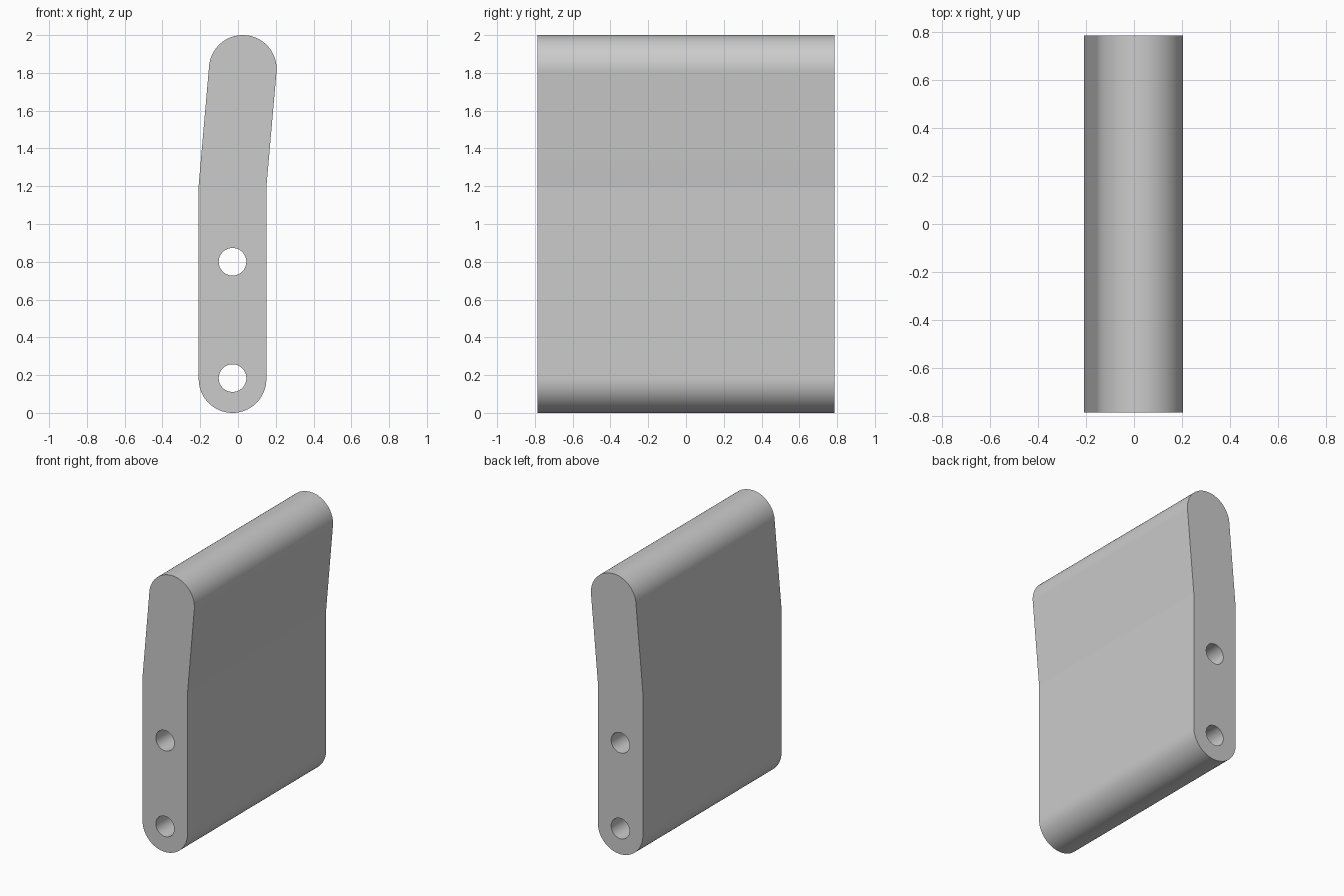
import bpy, bmesh, math
from mathutils import Vector

cube = bpy.data.objects.get("Cube")
if cube:
    bpy.data.objects.remove(cube, do_unlink=True)

RADIUS = 0.179            # half the plate thickness
HALF_DEPTH = 0.787
LEAN = math.radians(5)    # tilt of the upper section
SEGMENTS = 64             # per half turn

bottom = Vector((-0.029, 0, RADIUS))
bend = Vector((-0.029, 0, 1.2))
top_z = 2 - RADIUS
top = Vector((bend.x + (top_z - bend.z) * math.tan(LEAN), 0, top_z))


def arc(center, radius, start, sweep, count):
    return [center + Vector((math.cos(a), 0, math.sin(a))) * radius
            for a in (start + sweep * i / SEGMENTS for i in range(count))]


def add_loop(bm, points):
    verts = [bm.verts.new(p - Vector((0, HALF_DEPTH, 0))) for p in points]
    return [bm.edges.new((v, verts[(i + 1) % len(verts)])) for i, v in enumerate(verts)]


# Outline: rounded foot, mitred bend, rounded leaning tip
miter = Vector((RADIUS, 0, -RADIUS * math.tan(LEAN / 2)))
outline = (arc(bottom, RADIUS, math.pi, math.pi, SEGMENTS + 1) + [bend + miter]
           + arc(top, RADIUS, -LEAN, math.pi, SEGMENTS + 1) + [bend - miter])

bm = bmesh.new()
edges = add_loop(bm, outline)

# Two pin holes running through the full depth
for z in (0.184, 0.8):
    edges += add_loop(bm, arc(Vector((bottom.x, 0, z)), 0.073, 0, math.pi, 2 * SEGMENTS))

# Fill the end face around the holes and extrude it to the back
bmesh.ops.triangle_fill(bm, edges=edges, use_beauty=True)
result = bmesh.ops.extrude_face_region(bm, geom=bm.faces[:], use_keep_orig=True)
moved = [g for g in result["geom"] if isinstance(g, bmesh.types.BMVert)]
bmesh.ops.translate(bm, verts=moved, vec=(0, 2 * HALF_DEPTH, 0))
bmesh.ops.recalc_face_normals(bm, faces=bm.faces[:])

mesh = bpy.data.meshes.new("bent_plate")
bm.to_mesh(mesh)
bm.free()
plate = bpy.data.objects.new("bent_plate", mesh)
bpy.context.collection.objects.link(plate)

# Plain grey finish
grey = bpy.data.materials.new("plain_grey")
grey.use_nodes = True
color = (0.6, 0.6, 0.6, 1)
grey.diffuse_color = color
grey.node_tree.nodes["Principled BSDF"].inputs["Base Color"].default_value = color
mesh.materials.append(grey)

# Smooth round surfaces, crisp rims and bend
bpy.ops.object.select_all(action="DESELECT")
plate.select_set(True)
bpy.context.view_layer.objects.active = plate
bpy.ops.object.shade_smooth_by_angle(angle=math.radians(4))
